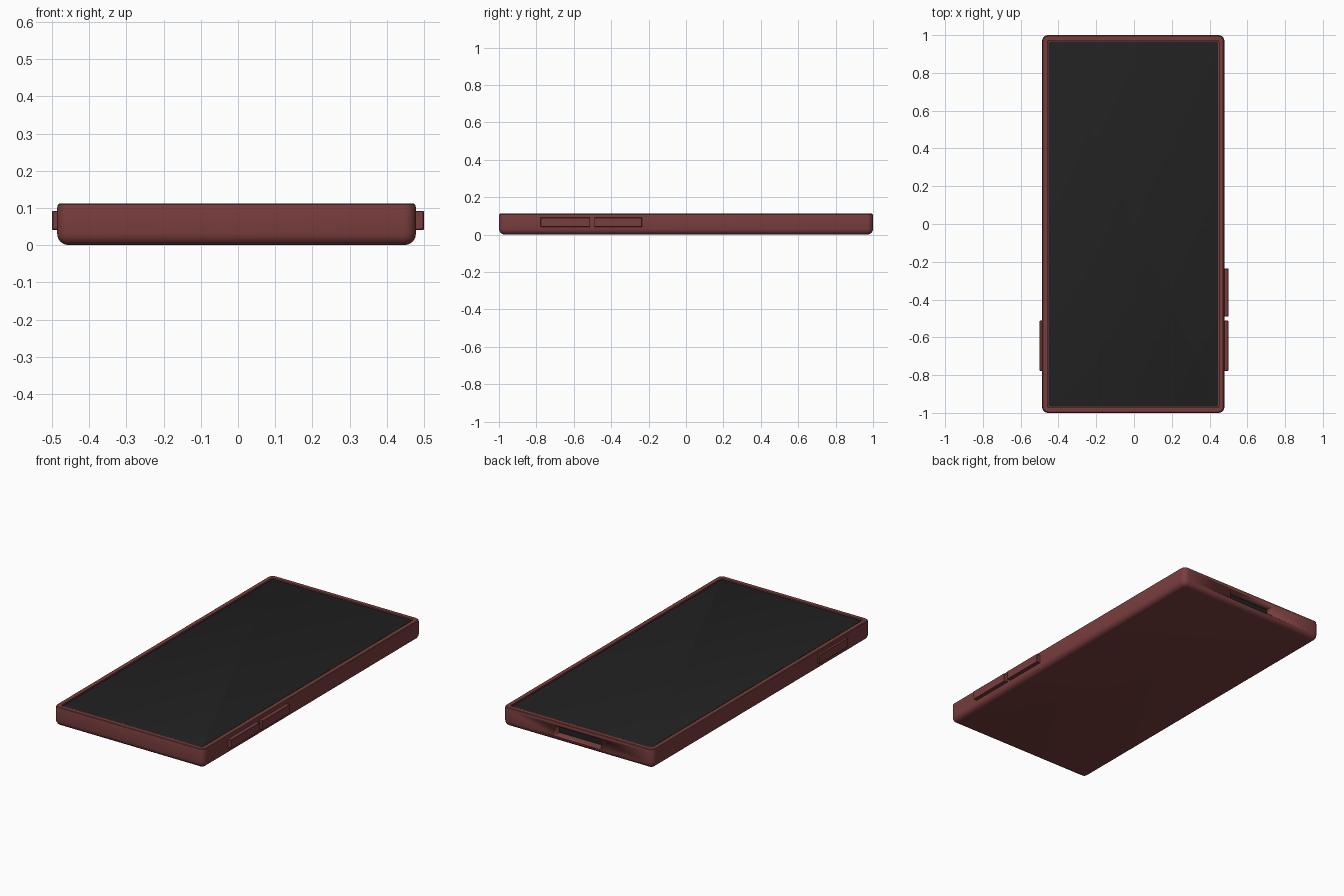
import bpy, bmesh, math

if "Cube" in bpy.data.objects:
    bpy.data.objects.remove(bpy.data.objects["Cube"])

CX = -0.004   # body centre in x
HX, HY = 0.4825, 1.0
TOP = 0.112


def material(name, rgb):
    m = bpy.data.materials.new(name)
    m.diffuse_color = (*rgb, 1)
    m.use_nodes = True
    m.node_tree.nodes["Principled BSDF"].inputs["Base Color"].default_value = m.diffuse_color
    return m


RED = material("dark red", (0.19, 0.047, 0.047))
BLACK = material("black glass", (0.015, 0.015, 0.015))


def finish(bm, name, mat, angle=35):
    bmesh.ops.recalc_face_normals(bm, faces=bm.faces)
    me = bpy.data.meshes.new(name)
    bm.to_mesh(me)
    bm.free()
    me.materials.append(mat)
    ob = bpy.data.objects.new(name, me)
    bpy.context.collection.objects.link(ob)
    bpy.ops.object.select_all(action='DESELECT')
    bpy.context.view_layer.objects.active = ob
    ob.select_set(True)
    bpy.ops.object.shade_smooth_by_angle(angle=math.radians(angle))
    return ob


def slab(name, mat, rings, radius, steps=6):
    """Loft of rounded rectangles; rings are (inset, height, corner radius cut)."""
    bm = bmesh.new()
    loops = []
    for inset, z in rings:
        r = max(radius - inset, 0.008)
        hx, hy = HX - inset - r, HY - inset - r
        loop = []
        for q, (sx, sy) in enumerate([(1, 1), (-1, 1), (-1, -1), (1, -1)]):
            for i in range(steps + 1):
                a = math.pi / 2 * (q + i / steps)
                loop.append(bm.verts.new((CX + sx * hx + r * math.cos(a),
                                          sy * hy + r * math.sin(a), z)))
        loops.append(loop)
    n = len(loops[0])
    for a, b in zip(loops, loops[1:]):
        for i in range(n):
            j = (i + 1) % n
            bm.faces.new((a[i], a[j], b[j], b[i]))
    bm.faces.new(loops[0][::-1])
    bm.faces.new(loops[-1])
    return finish(bm, name, mat)


def box(name, mat, lo, hi, bevel=0.0):
    bm = bmesh.new()
    bmesh.ops.create_cube(bm, size=1)
    for v in bm.verts:
        v.co = [(l + h) / 2 + c * (h - l) for l, h, c in zip(lo, hi, v.co)]
    if bevel:
        bmesh.ops.bevel(bm, geom=bm.edges[:], offset=bevel, segments=1, affect='EDGES')
    return finish(bm, name, mat)


# Case: rounded underside, straight sides, raised rim around the screen recess
case = slab("case", RED, [(0.03, 0), (0.018, 0.003), (0.008, 0.01), (0.002, 0.02),
                          (0, 0.032), (0, 0.1), (0.002, 0.109), (0.006, TOP),
                          (0.028, TOP), (0.029, 0.104)], 0.032)

# Port opening cut into the back end
cutter = box("port_cutter", RED, (-0.155, 0.95, 0.03), (0.147, 1.1, 0.088))
mod = case.modifiers.new("port", 'BOOLEAN')
mod.operation, mod.object, mod.solver = 'DIFFERENCE', cutter, 'EXACT'
bpy.context.view_layer.objects.active = case
bpy.ops.object.modifier_apply(modifier=mod.name)
bpy.data.objects.remove(cutter)
box("port_back", BLACK, (-0.153, 0.945, 0.031), (0.145, 0.954, 0.087))

# Screen
slab("screen", BLACK, [(0.034, 0.1), (0.034, 0.108), (0.036, 0.109)], 0.04)

# Side buttons
for name, x0, x1, y0, y1 in [("right_button_lower", 0.47, 0.5, -0.777, -0.512),
                             ("right_button_upper", 0.47, 0.5, -0.49, -0.235),
                             ("left_button", -0.5, -0.478, -0.777, -0.512)]:
    box(name, RED, (x0, y0, 0.041), (x1, y1, 0.092), 0.002)
